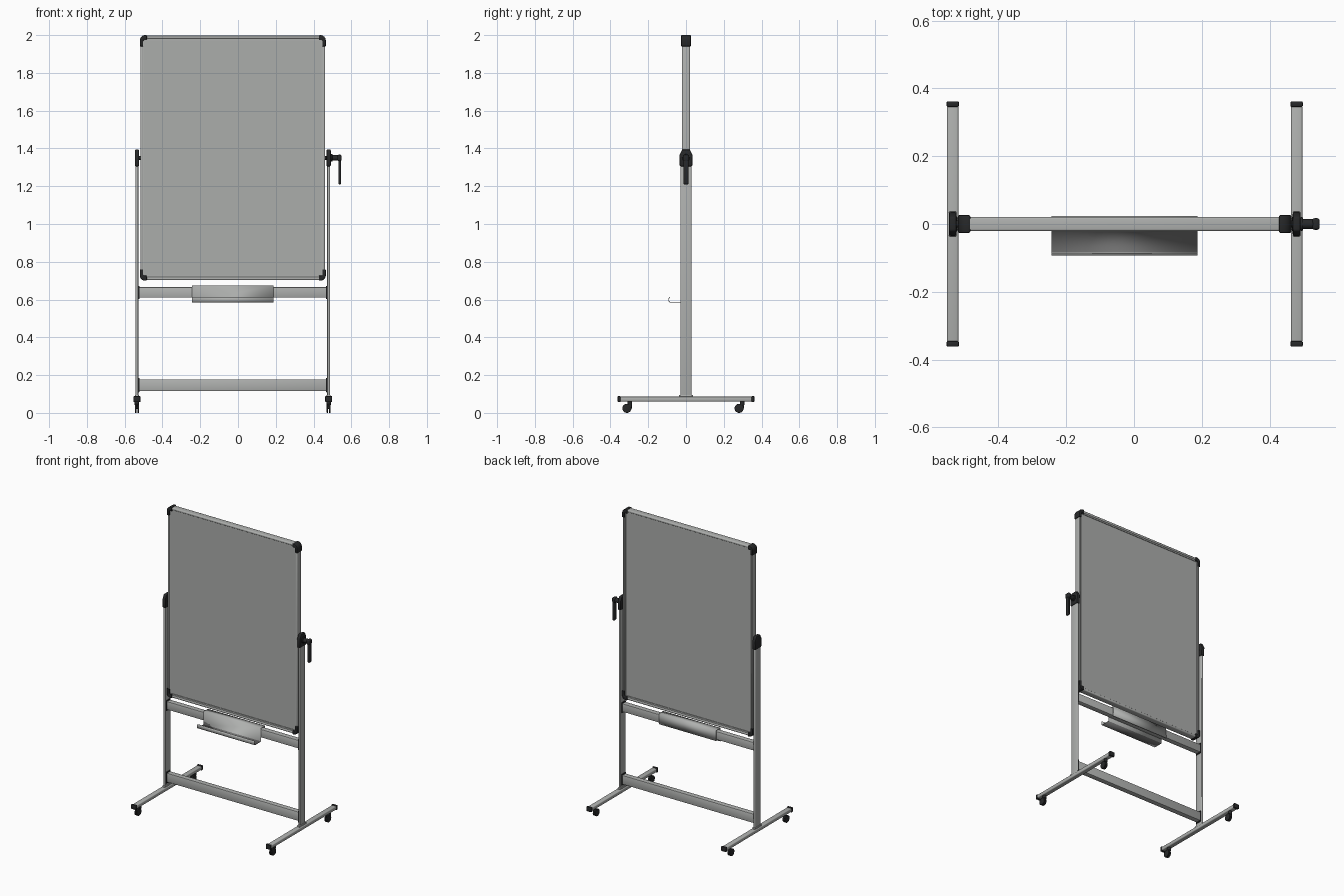
import bpy, bmesh
from math import sin, cos, pi, radians
from mathutils import Matrix, Vector

cube = bpy.data.objects.get("Cube")
if cube:
    bpy.data.objects.remove(cube, do_unlink=True)


def material(name, rgb):
    m = bpy.data.materials.new(name)
    m.use_nodes = True
    m.diffuse_color = (*rgb, 1)
    m.node_tree.nodes["Principled BSDF"].inputs["Base Color"].default_value = (*rgb, 1)
    return m


GREY = material("aluminium grey", (0.43, 0.44, 0.43))
PANEL = material("board grey", (0.41, 0.42, 0.41))
BLACK = material("black plastic", (0.02, 0.021, 0.022))
DARK = material("tray dark grey", (0.16, 0.16, 0.16))


def finish(name, bm, mat, bevel=0, segments=2):
    """Round the sharp edges, shade by angle and link the object."""
    bmesh.ops.recalc_face_normals(bm, faces=bm.faces)
    if bevel:
        sharp = [e for e in bm.edges if e.is_manifold and e.calc_face_angle() > radians(30)]
        bmesh.ops.bevel(bm, geom=sharp, offset=bevel, segments=segments,
                        profile=0.5, affect='EDGES', clamp_overlap=True)
    mesh = bpy.data.meshes.new(name)
    bm.to_mesh(mesh)
    bm.free()
    mesh.materials.append(mat)
    for p in mesh.polygons:
        p.use_smooth = True
    mesh.set_sharp_from_angle(angle=radians(35))
    ob = bpy.data.objects.new(name, mesh)
    bpy.context.collection.objects.link(ob)
    return ob


def box(name, centre, size, mat, bevel=0, segments=2):
    bm = bmesh.new()
    bmesh.ops.create_cube(bm, size=1, matrix=Matrix.Translation(centre) @ Matrix.Diagonal((*size, 1)))
    return finish(name, bm, mat, bevel, segments)


def cylinder(name, centre, radius, length, axis, mat, bevel=0, top=None):
    bm = bmesh.new()
    turn = Vector((0, 0, 1)).rotation_difference(Vector(axis)).to_matrix().to_4x4()
    bmesh.ops.create_cone(bm, cap_ends=True, segments=24, radius1=radius,
                          radius2=radius if top is None else top, depth=length,
                          matrix=Matrix.Translation(centre) @ turn)
    return finish(name, bm, mat, bevel)


def prism(name, outline, direction, mat, bevel=0):
    """Extrude a closed outline of 3D points along a direction."""
    bm = bmesh.new()
    face = bm.faces.new([bm.verts.new(p) for p in outline])
    grown = bmesh.ops.extrude_face_region(bm, geom=[face])["geom"]
    bmesh.ops.translate(bm, vec=direction, verts=[v for v in grown if isinstance(v, bmesh.types.BMVert)])
    return finish(name, bm, mat, bevel)


C = -0.0275          # middle of the stand
POST = 0.5075        # post distance from the middle
MID = 1.35           # pivot height
HW, HH = 0.4885, 0.647   # half size of the board

# Board: recessed panel, rounded outer rails and a thin inner lip
box("board_panel", (C, 0, MID), (2 * HW - 0.02, 0.026, 2 * HH - 0.03), PANEL)
for s, label in ((-1, "right"), (1, "left")):
    box(label + "_frame_rail", (C + s * (HW - 0.006), 0, MID), (0.012, 0.042, 2 * HH - 0.05), GREY, 0.005, 3)
    box(label + "_frame_lip", (C + s * (HW - 0.013), 0, MID), (0.01, 0.034, 2 * HH - 0.03), GREY)
for s, label in ((-1, "bottom"), (1, "top")):
    box(label + "_frame_rail", (C, 0, MID + s * (HH - 0.008)), (2 * HW - 0.05, 0.042, 0.016), GREY, 0.006, 3)
    box(label + "_frame_lip", (C, 0, MID + s * (HH - 0.018)), (2 * HW - 0.02, 0.034, 0.014), GREY)

# Black rounded board corners
R = 0.028
corner = [(-0.037, 0)] + [(-R + R * sin(a * pi / 12), -R + R * cos(a * pi / 12)) for a in range(7)]
corner += [(0, -0.06), (-0.018, -0.06), (-0.018, -0.027), (-0.037, -0.027)]
for sx, side in ((-1, "right"), (1, "left")):
    for sz, end in ((-1, "bottom"), (1, "top")):
        prism(f"{end}_{side}_corner",
              [(C + sx * (HW + 0.004 + u), -0.026, MID + sz * (HH + 0.003 + v)) for u, v in corner],
              (0, 0.052, 0), BLACK, 0.004)

# Cross rails with end flanges
for name, z, h in (("upper_rail", 0.638, 0.056), ("lower_rail", 0.147, 0.062)):
    box(name, (C, 0, z), (2 * POST - 0.012, 0.036, h), GREY, 0.004)
    for s, side in ((-1, "right"), (1, "left")):
        box(f"{name}_{side}_flange", (C + s * (POST - 0.01), 0, z), (0.007, 0.044, h + 0.014), BLACK, 0.002)

# Pen tray: bent sheet hooked over the upper rail
bend = [(-0.087, 0.613), (-0.091, 0.605), (-0.091, 0.592), (-0.085, 0.586),
        (-0.022, 0.586), (-0.022, 0.674), (0.022, 0.674), (0.022, 0.604)]
bm = bmesh.new()
rows = [[bm.verts.new((x, y, z)) for y, z in bend] for x in (-0.243, 0.188)]
for i in range(len(bend) - 1):
    bm.faces.new((rows[0][i], rows[0][i + 1], rows[1][i + 1], rows[1][i]))
tray = finish("pen_tray", bm, GREY)
tray.data.materials.append(DARK)
for p in tray.data.polygons:
    if abs(p.normal.z) > 0.9 and p.center.z < 0.6:
        p.material_index = 1
sheet = tray.modifiers.new("sheet", 'SOLIDIFY')
sheet.thickness = 0.004
sheet.offset = 0

# Uprights, feet, casters and pivot caps
cap = [(-0.033, 1.305), (0.033, 1.305), (0.035, 1.365), (0.02, 1.394), (-0.02, 1.394), (-0.035, 1.365)]
for s, side in ((-1, "right"), (1, "left")):
    x = C + s * POST
    box(side + "_post", (x, 0, 0.715), (0.015, 0.058, 1.26), GREY, 0.005, 3)
    box(side + "_post_collar", (x, 0, 0.09), (0.022, 0.074, 0.012), GREY, 0.004)
    prism(side + "_pivot_cap", [(x - 0.0115, y, z) for y, z in cap], (0.023, 0, 0), BLACK, 0.005)
    cylinder(side + "_pivot_pin", (x - s * 0.014, 0, MID), 0.011, 0.016, (1, 0, 0), BLACK)
    box(side + "_foot", (x, 0, 0.073), (0.034, 0.70, 0.025), GREY, 0.006, 3)
    for e, end in ((-1, "front"), (1, "back")):
        tag = f"{end}_{side}_"
        y = e * 0.297
        box(tag + "foot_cap", (x, e * 0.354, 0.073), (0.037, 0.016, 0.032), BLACK, 0.004)
        cylinder(tag + "caster_stem", (x, y, 0.052), 0.012, 0.022, (0, 0, 1), BLACK)
        box(tag + "caster_hood", (x, y - 0.006, 0.034), (0.012, 0.034, 0.026), BLACK, 0.005)
        for w in (-1, 1):
            cylinder(tag + ("inner" if w == -s else "outer") + "_wheel",
                     (x + w * 0.0065, y - 0.016, 0.024), 0.024, 0.008, (1, 0, 0), BLACK, 0.002)

# Locking lever on the model's left
hub = C + POST + 0.0115
cylinder("lever_hub", (hub + 0.024, 0, MID), 0.015, 0.05, (1, 0, 0), BLACK, 0.003)
cylinder("lever_collar", (hub + 0.004, 0, MID), 0.02, 0.008, (1, 0, 0), BLACK, 0.002)
box("lever_head", (0.537, 0, MID), (0.022, 0.034, 0.034), BLACK, 0.007, 3)
box("lever_arm", (0.539, 0, 1.28), (0.014, 0.026, 0.14), BLACK, 0.005, 3)
